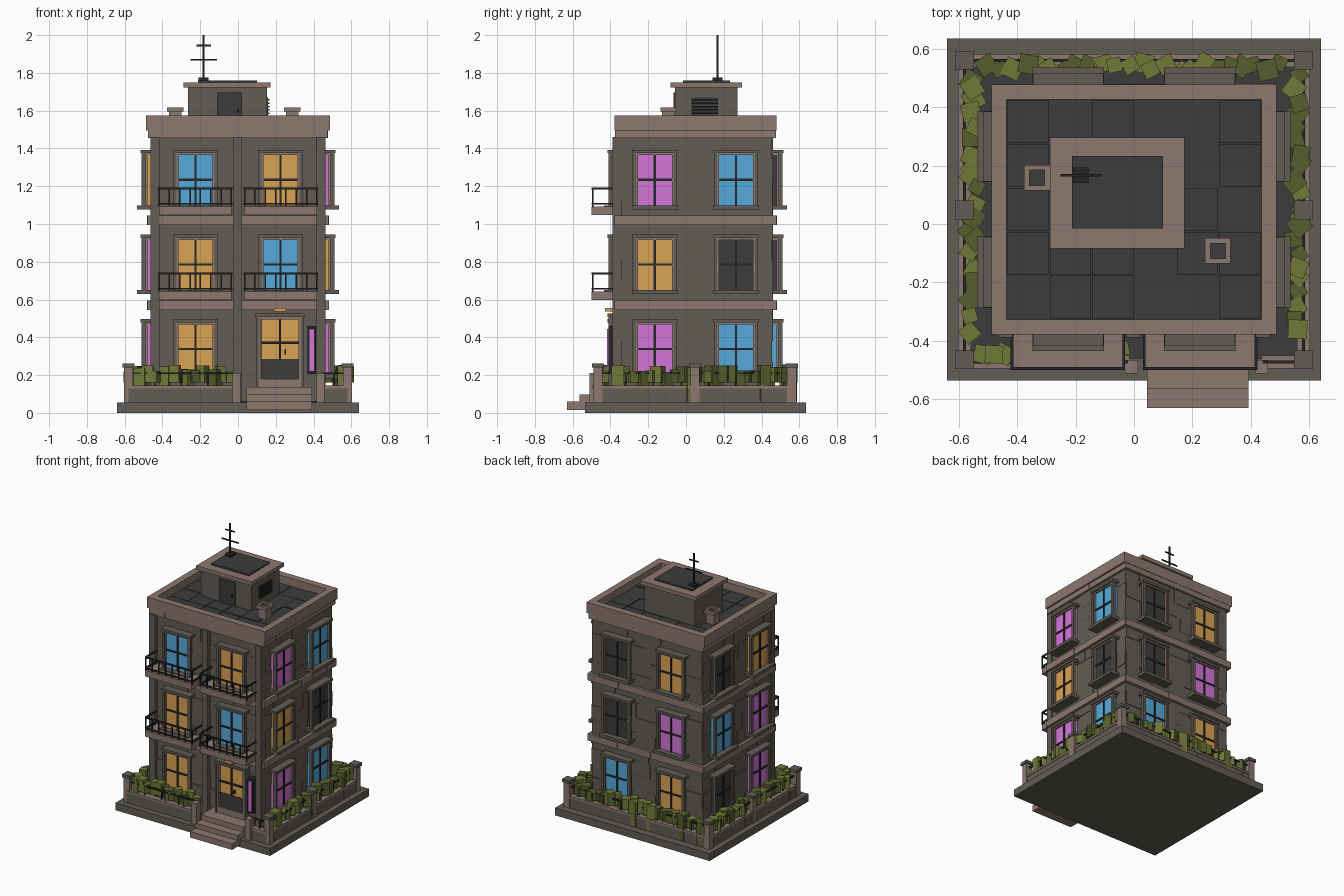
import bpy, bmesh, math, random
from mathutils import Matrix, Vector

if "Cube" in bpy.data.objects:
    bpy.data.objects.remove(bpy.data.objects["Cube"])

random.seed(4)
CY = 0.05            # building centre in y
HX, HY = 0.455, 0.405  # wall half sizes
FLOOR = 0.448


def material(name, rgb):
    m = bpy.data.materials.new(name)
    lin = [((c / 255 + 0.055) / 1.055) ** 2.4 if c > 10 else c / 3294 for c in rgb]
    m.diffuse_color = (*lin, 1)
    m.use_nodes = True
    m.node_tree.nodes["Principled BSDF"].inputs["Base Color"].default_value = m.diffuse_color
    return m


STONE = material("dark stone", (98, 93, 85))
TRIM = material("brown trim", (140, 120, 111))
DARK = material("charcoal", (60, 60, 60))
METAL = material("black metal", (38, 38, 39))
AMBER = material("amber glass", (218, 163, 82))
BLUE = material("blue glass", (86, 170, 218))
PINK = material("violet glass", (212, 118, 216))
LEAF = material("leaf green", (113, 121, 56))
LEAF2 = material("deep leaf green", (86, 95, 46))

parts = {}


def box(name, mat, x, y, z, M=Matrix()):
    """Add a box given (min, max) ranges to the named part."""
    bm, _ = parts.setdefault(name, (bmesh.new(), mat))
    c = Vector([(a + b) / 2 for a, b in (x, y, z)])
    s = Matrix.Diagonal([abs(b - a) for a, b in (x, y, z)] + [1])
    bmesh.ops.create_cube(bm, size=1, matrix=M @ Matrix.Translation(c) @ s)


def ring(name, mat, x, y, z, t):
    """Rectangular frame, seen from above, of wall thickness t."""
    box(name, mat, x, (y[0], y[0] + t), z)
    box(name, mat, x, (y[1] - t, y[1]), z)
    for a, b in ((x[0], x[0] + t), (x[1] - t, x[1])):
        box(name, mat, (a, b), (y[0] + t, y[1] - t), z)


def blocks(name, mat, u, z, y, M, w=0.14, jitter=0.004):
    """Row of masonry blocks along u; y = (front, back)."""
    a = u[0]
    while a < u[1] - 1e-4:
        b = a + w * random.uniform(0.7, 1.3)
        if u[1] - b < w * 0.5:
            b = u[1]
        box(name, mat, (a, b), (y[0] - random.uniform(0, jitter), y[1]), z, M)
        a = b


def side(k):
    return Matrix.Translation((0, CY, 0)) @ Matrix.Rotation(k * math.pi / 2, 4, "Z")


def window(M, u, d, z, glass):
    """Window with surround; wall surface at local y = -d."""
    z1 = z + 0.27
    box("window_" + glass.name.replace(" ", "_"), glass, (u - .095, u + .095), (-d - .038, -d), (z, z1), M)
    box("window_bars", METAL, (u - .006, u + .006), (-d - .044, -d - .03), (z, z1), M)
    box("window_bars", METAL, (u - .095, u + .095), (-d - .044, -d - .03), (z + .129, z + .141), M)
    for s in (-1, 1):
        box("window_inner_frame", TRIM, (u + s * .09, u + s * .103), (-d - .05, -d - .025), (z, z1), M)
        box("window_jamb", STONE, (u + s * .1, u + s * .117), (-d - .055, -d - .034), (z, z1 + .01), M)
    box("window_inner_frame", TRIM, (u - .1, u + .1), (-d - .05, -d), (z1 - .005, z1 + .008), M)
    box("window_lintel", STONE, (u - .12, u + .12), (-d - .06, -d), (z1 + .006, z1 + .024), M)
    box("window_sill", STONE, (u - .122, u + .122), (-d - .08, -d), (z - .022, z), M)


# Plinth with block edge, garden ground
box("plinth", STONE, (-.63, .63), (-.525, .625), (0, .05))
for k in range(4):
    hu, hd = ((.64, .585) if k % 2 == 0 else (.585, .64))
    blocks("plinth_blocks", STONE, (-hu, hu), (0, .055), (-hd, -hd + .06), side(k), .16, 0)
box("garden_ground", DARK, (-.57, .57), (-.46, .56), (.05, .062))

# Walls: core plus staggered masonry facing, per-floor bands
box("wall_core", STONE, (-HX + .005, HX - .005), (CY - HY + .005, CY + HY - .005), (.055, 1.47))
for k in range(4):
    M = side(k)
    hu, hd = (HX, HY) if k % 2 == 0 else (HY, HX)
    for r in range(13):
        blocks("wall_masonry", STONE, (-hu, hu), (.055 + r * .1077, .055 + (r + 1) * .1077),
               (-hd, -hd + .02), M, .15, .007)
    for zb in (.545, .995):
        blocks("floor_band", TRIM, (-hu - .022, hu + .022), (zb, zb + .05), (-hd - .022, -hd + .02), M, .13, .005)
    blocks("cornice_lower", TRIM, (-hu - .018, hu + .018), (1.455, 1.5), (-hd - .018, -hd + .02), M, .13, .004)
for x in (-.44, -.003, .44):
    box("front_pilaster", STONE, (x - .024, x + .024), (-.388, -.34), (.055, 1.46))

# Parapet and tiled roof
ring("parapet", TRIM, (-.488, .488), (-.378, .478), (1.495, 1.575), .052)
box("roof_deck", DARK, (-.44, .44), (-.33, .43), (1.46, 1.515))
for i in range(6):
    for j in range(5):
        x, y = -.435 + i * .145, -.325 + j * .15
        box("roof_tiles", DARK, (x + .002, x + .143), (y + .002, y + .148), (1.51, 1.517 + random.random() * .005))

# Windows: (lower u, upper u) glass per floor, for front, right, back, left
GLASS = (((AMBER, None), (AMBER, BLUE), (BLUE, AMBER)),
         ((PINK, BLUE), (AMBER, DARK), (PINK, BLUE)),
         ((BLUE, AMBER), (DARK, PINK), (DARK, AMBER)),
         ((DARK, PINK), (BLUE, PINK), (DARK, AMBER)))
for k, floors in enumerate(GLASS):
    for f, pair in enumerate(floors):
        for s, g in zip((-1, 1), pair):
            if g:
                window(side(k), s * (.225 if k % 2 == 0 else .215), HY if k % 2 == 0 else HX, .203 + f * FLOOR, g)

# Front door, lamp and lit wall sign
box("door_glass", AMBER, (.125, .32), (-.388, -.35), (.28, .495))
box("door_panel", DARK, (.125, .32), (-.392, -.35), (.18, .285))
box("door_bars", METAL, (.216, .228), (-.397, -.38), (.28, .495))
box("door_bars", METAL, (.125, .32), (-.397, -.38), (.365, .377))
box("door_handle", METAL, (.246, .254), (-.41, -.39), (.31, .335))
for x in (.11, .32):
    box("door_frame", TRIM, (x, x + .013), (-.405, -.35), (.135, .51))
for x in (.095, .333):
    box("door_surround", STONE, (x, x + .015), (-.41, -.35), (.135, .515))
box("door_frame", TRIM, (.11, .333), (-.405, -.35), (.495, .508))
box("door_frame", TRIM, (.11, .333), (-.405, -.35), (.135, .18))
box("door_lintel", STONE, (.09, .352), (-.415, -.35), (.508, .525))
box("door_lamp", AMBER, (.19, .253), (-.43, -.38), (.537, .556))
box("wall_sign_case", METAL, (.367, .413), (-.41, -.36), (.205, .46))
box("wall_sign_light", PINK, (.376, .404), (-.419, -.40), (.22, .445))

# Entrance steps
for i, y in enumerate((-.63, -.565, -.5)):
    box("entrance_steps", TRIM, (.045, .392), (y, -.35), (.015 if i == 0 else .05, .06 + i * .038))

# Balconies
for z in (.597, 1.047):
    for s in (-1, 1):
        x0, x1 = sorted((s * .035, s * .418))
        box("balcony_slab", TRIM, (x0, x1), (-.5, -.36), (z, z + .045))
        zr = z + .14
        for zz in (zr, z + .06):
            box("balcony_rail", METAL, (x0 - .004, x1 + .004), (-.499, -.489), (zz - .005, zz + .005))
            for x in (x0, x1):
                box("balcony_rail", METAL, (x - .005, x + .005), (-.49, -.36), (zz - .005, zz + .005))
        for i in range(8):
            x = x0 + (x1 - x0) * i / 7
            box("balcony_balusters", METAL, (x - .004, x + .004), (-.498, -.49), (z + .04, zr))

# Garden posts, low walls and rails
for x in (-.58, .58):
    for y in (-.465, .048, .56):
        box("fence_post", TRIM, (x - .024, x + .024), (y - .024, y + .024), (.05, .243))
        box("fence_post_cap", STONE, (x - .032, x + .032), (y - .032, y + .032), (.24, .262))
for x in (-.008, .437):
    box("gate_post", TRIM, (x - .022, x + .022), (-.512, -.465), (.05, .212))
runs = [((x - .018, x + .018), (-.465, .56)) for x in (-.58, .58)]
runs += [((-.58, .58), (.542, .578)), ((-.58, -.02), (-.49, -.454)), ((.44, .58), (-.49, -.454))]
for x, y in runs:
    box("garden_wall", STONE, x, y, (.05, .13))
    box("garden_wall_coping", TRIM, (x[0] - .004, x[1] + .004), (y[0] - .004, y[1] + .004), (.13, .146))
    cx, cy = sum(x) / 2, sum(y) / 2
    along = x[1] - x[0] > y[1] - y[0]
    rx, ry = (x, (cy - .005, cy + .005)) if along else ((cx - .005, cx + .005), y)
    box("garden_rail", METAL, rx, ry, (.205, .215))
    a, b = x if along else y
    n = max(2, int((b - a) / .13))
    for i in range(1, n):
        t = a + (b - a) * i / n
        px, py = (t, cy) if along else (cx, t)
        box("garden_rail", METAL, (px - .004, px + .004), (py - .004, py + .004), (.14, .21))

# Hedge of tilted leafy boxes
paths = [((-.55, -.36), (-.55, .5)), ((.56, -.36), (.56, .5)), ((-.5, .54), (.5, .54)),
         ((-.52, -.435), (-.04, -.435))]
for a, b in paths:
    a, b = Vector(a), Vector(b)
    n = int((b - a).length / .042)
    for i in range(n + 1):
        p = a.lerp(b, i / n)
        w, top = random.uniform(.022, .034), random.uniform(.215, .255)
        M = (Matrix.Translation((p.x + random.uniform(-.014, .014), p.y + random.uniform(-.014, .014), 0))
             @ Matrix.Rotation(random.uniform(0, 1.57), 4, "Z"))
        nm, mt = random.choice((("hedge_light", LEAF), ("hedge_deep", LEAF2)))
        box(nm, mt, (-w, w), (-w, w), (.16 if i % 3 else .06, top), M)

# Roof house with door, louvre vent and hatch
box("roof_house", STONE, (-.265, .153), (-.058, .272), (1.5, 1.725))
box("roof_house_slab", TRIM, (-.288, .172), (-.083, .296), (1.722, 1.75))
box("roof_hatch", DARK, (-.213, .1), (-.015, .232), (1.745, 1.761))
box("roof_door", DARK, (-.11, .02), (-.066, -.05), (1.515, 1.697))
box("roof_door_handle", METAL, (-.004, .004), (-.078, -.06), (1.59, 1.61))
box("roof_vent", DARK, (.15, .158), (.03, .17), (1.575, 1.67))
for i in range(5):
    box("roof_vent_slats", METAL, (.15, .168), (.03, .17), (1.582 + i * .018, 1.59 + i * .018))

# Chimneys with dark flues
for x, y in ((-.332, .158), (.287, -.092)):
    box("chimney", TRIM, (x - .034, x + .034), (y - .034, y + .034), (1.5, 1.6))
    ring("chimney_cap", TRIM, (x - .044, x + .044), (y - .044, y + .044), (1.595, 1.617), .018)
    box("chimney_flue", DARK, (x - .027, x + .027), (y - .027, y + .027), (1.595, 1.606))

# Antenna
ax, ay = -.182, .167
box("antenna_base", METAL, (ax - .026, ax + .026), (ay - .026, ay + .026), (1.755, 1.775))
box("antenna_mast", METAL, (ax - .005, ax + .005), (ay - .005, ay + .005), (1.76, 2.0))
for z, w in ((1.945, .038), (1.87, .07)):
    box("antenna_crossbars", METAL, (ax - w, ax + w), (ay - .004, ay + .004), (z - .004, z + .004))

# Turn the collected parts into objects
for name, (bm, mat) in parts.items():
    me = bpy.data.meshes.new(name)
    bmesh.ops.recalc_face_normals(bm, faces=bm.faces)
    bm.to_mesh(me)
    bm.free()
    me.materials.append(mat)
    bpy.context.collection.objects.link(bpy.data.objects.new(name, me))
